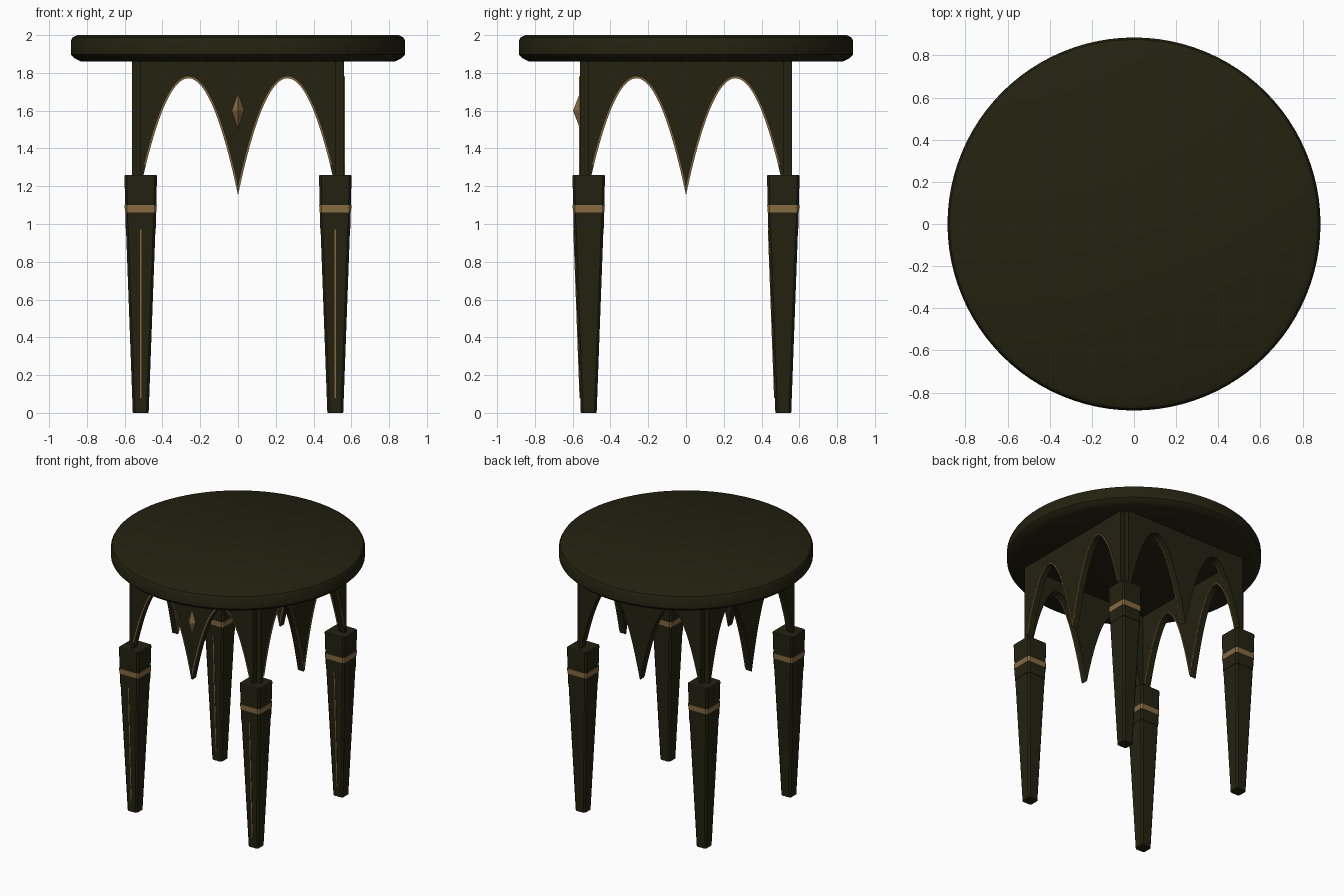
import bpy, bmesh, math
from mathutils import Matrix

if "Cube" in bpy.data.objects:
    bpy.data.objects.remove(bpy.data.objects["Cube"])


def material(name, rgb):
    m = bpy.data.materials.new(name)
    m.diffuse_color = (*rgb, 1.0)
    m.use_nodes = True
    m.node_tree.nodes["Principled BSDF"].inputs["Base Color"].default_value = m.diffuse_color
    return m


WOOD = material("dark olive wood", (0.017, 0.016, 0.005))
GOLD = material("aged gold", (0.24, 0.145, 0.053))


def make(name, verts, faces, mat, smooth=False):
    bm = bmesh.new()
    vs = [bm.verts.new(v) for v in verts]
    for f in faces:
        bm.faces.new([vs[i] for i in f])
    bmesh.ops.recalc_face_normals(bm, faces=bm.faces)
    me = bpy.data.meshes.new(name)
    bm.to_mesh(me)
    bm.free()
    me.materials.append(mat)
    ob = bpy.data.objects.new(name, me)
    bpy.context.collection.objects.link(ob)
    if smooth:
        bpy.context.view_layer.objects.active = ob
        ob.select_set(True)
        bpy.ops.object.shade_smooth_by_angle(angle=math.radians(30))
        ob.select_set(False)
    return ob


def loft(name, rings, mat, smooth=False):
    """Skin closed rings of equal length and cap both ends."""
    n = len(rings[0])
    faces = [(r * n + i, r * n + (i + 1) % n, (r + 1) * n + (i + 1) % n, (r + 1) * n + i)
             for r in range(len(rings) - 1) for i in range(n)]
    faces += [tuple(range(n)), tuple(range((len(rings) - 1) * n, len(rings) * n))]
    return make(name, [v for ring in rings for v in ring], faces, mat, smooth)


def circle(r, z, n=96):
    return [(r * math.cos(2 * math.pi * i / n), r * math.sin(2 * math.pi * i / n), z) for i in range(n)]


def square(cx, cy, h, z, c=0.012):
    """Square ring with chamfered corners."""
    k = h - c
    pts = [(h, -k), (h, k), (k, h), (-k, h), (-h, k), (-h, -k), (-k, -h), (k, -h)]
    return [(cx + x, cy + y, z) for x, y in pts]


# Round top with chamfered rim
loft("table_top", [circle(r, z) for r, z in
     [(0.83, 1.86), (0.865, 1.877), (0.885, 1.897), (0.885, 1.97), (0.875, 1.988), (0.852, 2.0)]],
     WOOD, True)

# Legs: tapered shaft, wider head, gold band and front inlay
C = 0.515
for sx, sy, side in [(-1, -1, "front_left"), (1, -1, "front_right"),
                     (-1, 1, "back_left"), (1, 1, "back_right")]:
    x, y = sx * C, sy * C
    loft(side + "_leg", [square(x, y, 0.042, 0), square(x, y, 0.078, 0.975), square(x, y, 0.080, 0.976),
                         square(x, y, 0.086, 1.255), square(x, y, 0.083, 1.26)], WOOD)
    loft(side + "_leg_band", [square(x, y, 0.084, 1.06), square(x, y, 0.085, 1.10)], GOLD)
    rings = []
    for z in (0.08, 0.972):
        f = y - (0.042 + 0.036 * z / 0.975)
        rings.append([(x - 0.004, f - 0.004, z), (x + 0.004, f - 0.004, z),
                      (x + 0.004, f + 0.003, z), (x - 0.004, f + 0.003, z)])
    loft(side + "_leg_inlay", rings, GOLD)

# Apron panels with two parabolic arches and a pendant point
HALF, PEAK, APEX, TIP = 0.52, 0.262, 1.772, 1.153
K = (APEX - TIP) / PEAK ** 2


def arch(x):
    return APEX - K * (abs(x) - PEAK) ** 2


def apron(name, y0, angle):
    rot = Matrix.Rotation(angle, 4, 'Z')
    n = 64
    rings = []
    for i in range(n + 1):
        x = -HALF + 2 * HALF * i / n
        rings.append([(x, y0, arch(x)), (x, y0, 1.865), (x, y0 + 0.05, 1.865), (x, y0 + 0.05, arch(x))])
    loft(name + "_apron", rings, WOOD, True).data.transform(rot)
    # Gold edging on one face of the panel, following each arch
    for s, label in ((-1, "left"), (1, "right")):
        rings = []
        for i in range(41):
            u = 0.002 + 0.486 * i / 40
            slope = -2 * K * (u - PEAK)
            d = math.hypot(slope, 1)
            z = arch(u)
            px, pz = max(0.0, u - 0.009 * slope / d), z + 0.009 / d
            rings.append([(s * u, y0 - 0.006, z), (s * px, y0 - 0.006, pz),
                          (s * px, y0 + 0.002, pz), (s * u, y0 + 0.002, z)])
        loft(f"{name}_{label}_arch_trim", rings, GOLD).data.transform(rot)


apron("front", -0.56, 0)
apron("back", 0.51, 0)
apron("right", -0.56, math.pi / 2)
apron("left", 0.51, math.pi / 2)

# Faceted diamond ornament on the front pendant
make("front_diamond",
     [(0, -0.555, 1.71), (0.037, -0.555, 1.60), (0, -0.555, 1.49), (-0.037, -0.555, 1.60), (0, -0.598, 1.60)],
     [(0, 1, 4), (1, 2, 4), (2, 3, 4), (3, 0, 4), (0, 1, 2, 3)], GOLD)
